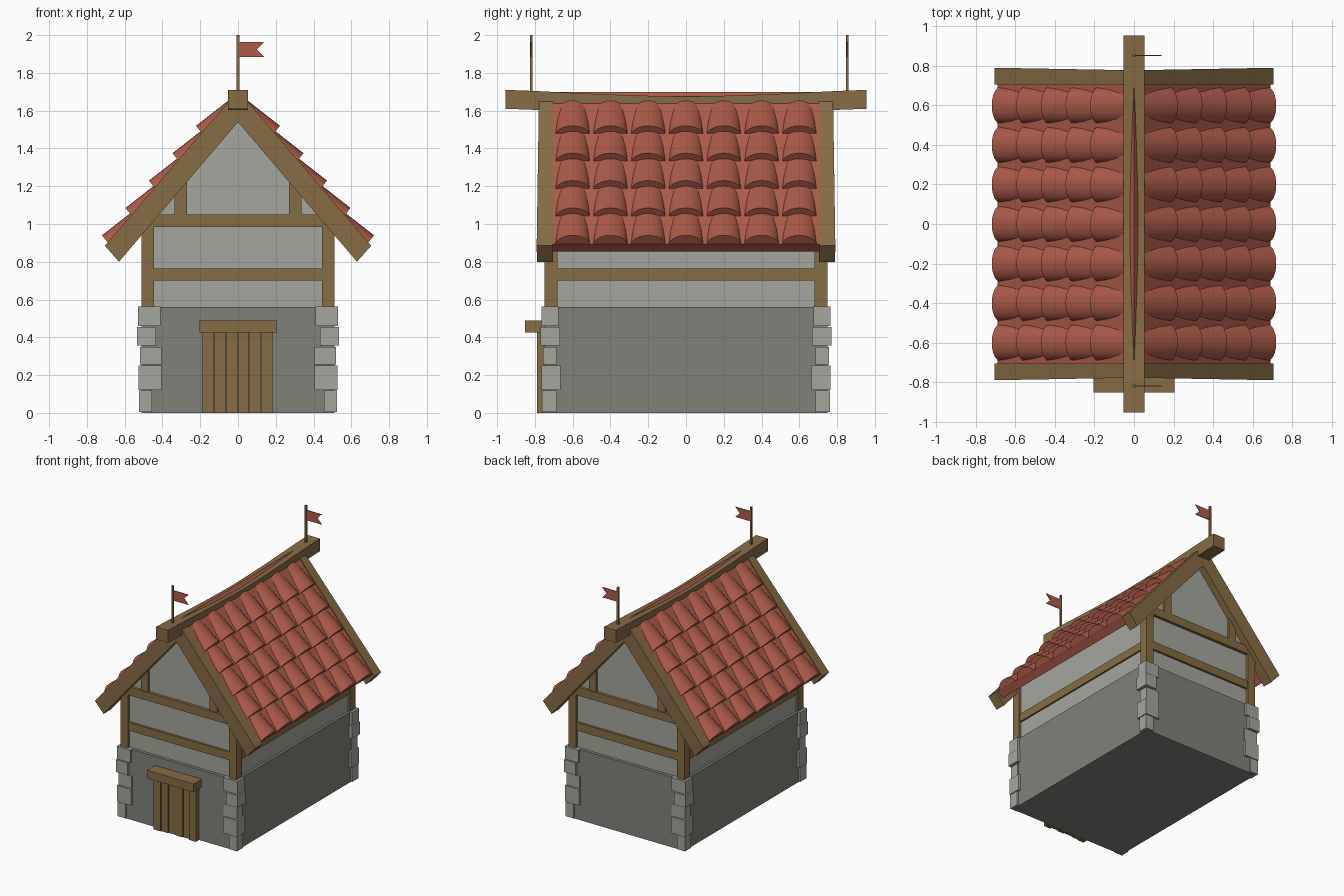
import bpy, bmesh, math
from mathutils import Vector

if "Cube" in bpy.data.objects:
    bpy.data.objects.remove(bpy.data.objects["Cube"])


def material(name, rgb):
    m = bpy.data.materials.new(name)
    m.diffuse_color = (*rgb, 1)
    m.use_nodes = True
    m.node_tree.nodes["Principled BSDF"].inputs["Base Color"].default_value = m.diffuse_color
    return m


WOOD = material("timber brown", (0.24, 0.15, 0.058))
PLASTER = material("pale plaster", (0.376, 0.381, 0.342))
STONE = material("dark stone", (0.22, 0.218, 0.198))
TILE = material("roof red", (0.42, 0.105, 0.068))


def finish(name, bm, mat):
    bmesh.ops.recalc_face_normals(bm, faces=bm.faces)
    me = bpy.data.meshes.new(name)
    bm.to_mesh(me)
    bm.free()
    me.materials.append(mat)
    ob = bpy.data.objects.new(name, me)
    bpy.context.collection.objects.link(ob)
    return ob


def loft(bm, rings):
    """Closed solid through rings of points with equal counts."""
    vs = [[bm.verts.new(p) for p in r] for r in rings]
    n = len(vs[0])
    for a, b in zip(vs, vs[1:]):
        for i in range(n):
            bm.faces.new((a[i], a[(i + 1) % n], b[(i + 1) % n], b[i]))
    bm.faces.new(vs[0])
    bm.faces.new(vs[-1])


def prism(name, profile, y0, y1, mat):
    bm = bmesh.new()
    loft(bm, [[(x, y, z) for x, z in profile] for y in (y0, y1)])
    return finish(name, bm, mat)


def box(name, x0, x1, y0, y1, z0, z1, mat):
    return prism(name, [(x0, z0), (x1, z0), (x1, z1), (x0, z1)], y0, y1, mat)


SLOPE = 1.168

# Stone base and plaster upper walls with gables
box("stone_base", -0.51, 0.51, -0.75, 0.75, 0, 0.56, STONE)
eave = 1.66 - SLOPE * 0.49
prism("plaster_walls", [(-0.49, 0.55), (0.49, 0.55), (0.49, eave), (0, 1.66),
                        (-0.49, eave)], -0.725, 0.725, PLASTER)

# Corner stones: z0, z1, inner x, outer x, inner y, outer y
QUOINS = [(0.005, 0.118, 0.455, 0.525, 0.685, 0.762),
          (0.122, 0.25, 0.405, 0.528, 0.665, 0.765),
          (0.255, 0.35, 0.405, 0.52, 0.685, 0.758),
          (0.357, 0.455, 0.435, 0.535, 0.668, 0.77),
          (0.46, 0.562, 0.41, 0.53, 0.675, 0.765)]
for sx in (-1, 1):
    for sy in (-1, 1):
        for z0, z1, xi, xo, yi, yo in QUOINS:
            box("corner_stone", sx * xi, sx * xo, sy * yi, sy * yo, z0, z1, PLASTER)
        box("corner_post", sx * 0.445, sx * 0.51, sy * 0.68, sy * 0.748, 0.56, 1.0, WOOD)
        box("gable_strut", sx * 0.27, sx * 0.335, sy * 0.70, sy * 0.742, 1.04, 1.22, WOOD)
    box("side_rail", sx * 0.46, sx * 0.503, -0.69, 0.69, 0.70, 0.765, WOOD)

for sy in (-1, 1):
    box("gable_rail", -0.45, 0.45, sy * 0.70, sy * 0.742, 0.70, 0.765, WOOD)
    box("gable_tie_beam", -0.455, 0.455, sy * 0.70, sy * 0.748, 0.985, 1.05, WOOD)
    # Sloping gable boards, a little deeper at the eaves
    for sx in (-1, 1):
        prof = [(0, 1.65), (0.05, 1.65), (0.705, 0.885), (0.63, 0.80), (0, 1.54)]
        bm = bmesh.new()
        loft(bm, [[(sx * x, sy * 0.705, z) for x, z in prof],
                  [(sx * x, sy * (0.778 + 0.018 * x), z) for x, z in prof]])
        finish("gable_board", bm, WOOD)

# Door of planks with lintel
edges = [-0.19, -0.128, -0.065, 0.0, 0.06, 0.122, 0.185]
for i, (a, b) in enumerate(zip(edges, edges[1:])):
    front = -0.79 if i in (0, 5) else (-0.776, -0.783)[i % 2]
    box("door_plank", a + 0.002, b - 0.002, front, -0.74, 0, 0.43, WOOD)
box("door_lintel", -0.205, 0.205, -0.852, -0.74, 0.425, 0.49, WOOD)

# Roof slabs
for sx in (-1, 1):
    prof = [(0, 1.70), (0.69, 1.70 - SLOPE * 0.69), (0.644, 0.855), (0, 1.607)]
    prism("roof_slab", [(sx * x, z) for x, z in prof], -0.71, 0.71, TILE)

# Half-round tiles, tilted so the upper end sinks into the slab
R, H, LENGTH, SEG = 0.093, 0.07, 0.24, 12
axis = Vector((-0.788, 0, 0.616))
normal = Vector((0.616, 0, 0.788))
for side, name in ((1, "right_roof_tiles"), (-1, "left_roof_tiles")):
    bm = bmesh.new()
    for row in range(5):
        tip = Vector((0.72 - 0.1245 * row, 0, 0.94 + 0.145 * row))
        for col in range(7):
            start = tip - normal * H + Vector((0, 0.2 * (col - 3), 0))
            rings = []
            for d in (0, LENGTH):
                ring = []
                for k in range(SEG + 1):
                    t = math.pi * k / SEG
                    p = start + axis * d + normal * (H * math.sin(t))
                    ring.append((side * p.x, p.y + R * math.cos(t), p.z))
                rings.append(ring)
            loft(bm, rings)
    ob = finish(name, bm, TILE)
    bpy.ops.object.select_all(action='DESELECT')
    ob.select_set(True)
    bpy.context.view_layer.objects.active = ob
    bpy.ops.object.shade_smooth_by_angle(angle=math.radians(40))

# Sagging ridge beam
bm = bmesh.new()
rings = []
for i in range(13):
    y = -0.955 + 1.91 * i / 12
    top = 1.675 + 0.035 * min(1, abs(y) / 0.9) ** 1.5
    rings.append([(-0.052, y, top - 0.1), (0.052, y, top - 0.1),
                  (0.052, y, top), (-0.052, y, top)])
loft(bm, rings)
finish("ridge_beam", bm, WOOD)

# Flag poles and swallow-tailed flags
for y in (-0.82, 0.853):
    box("flag_pole", -0.007, 0.007, y - 0.007, y + 0.007, 1.68, 2.0, WOOD)
    prism("flag", [(0.004, 1.884), (0.138, 1.884), (0.10, 1.924), (0.138, 1.964),
                   (0.004, 1.964)], y - 0.003, y + 0.003, TILE)
